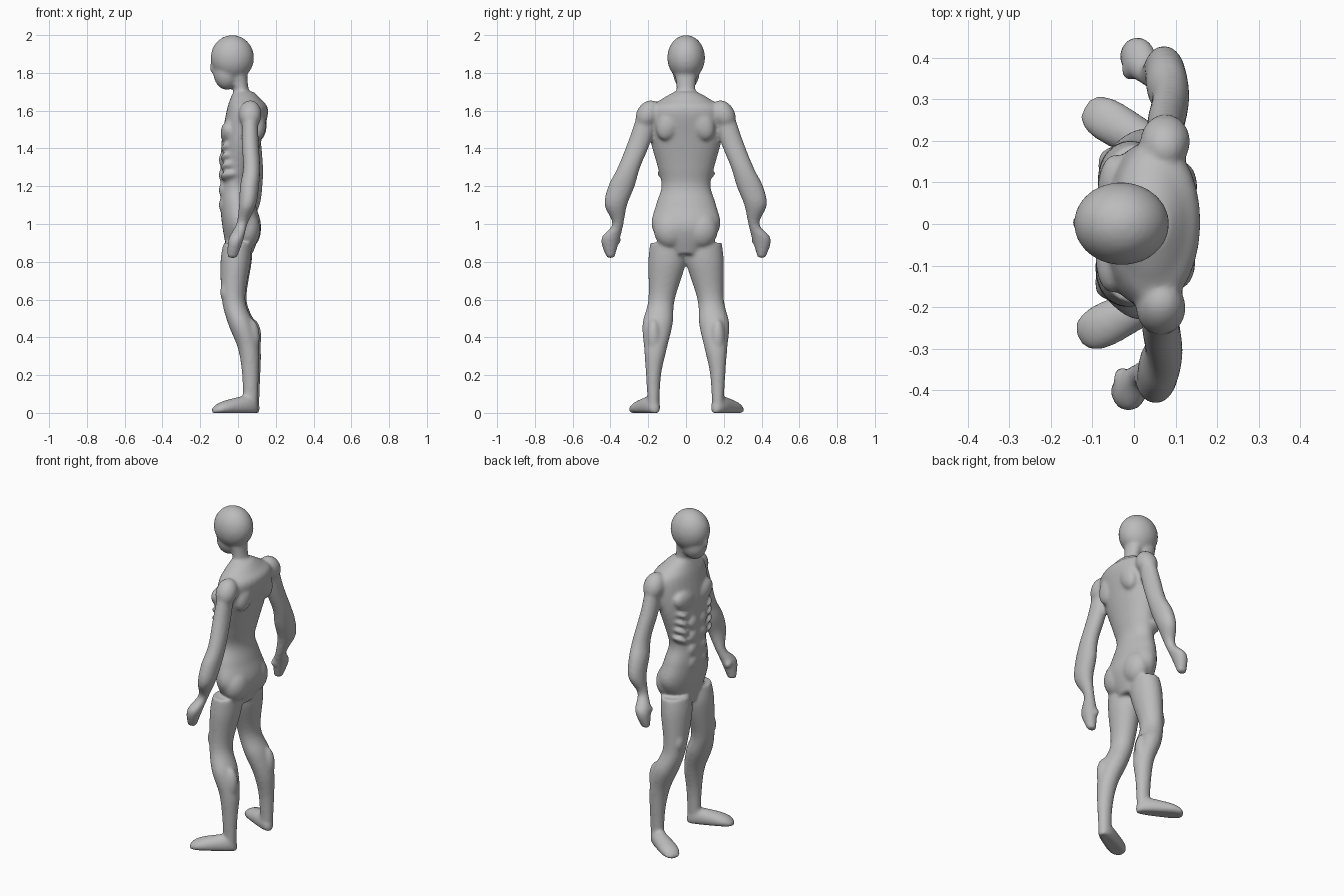
import bpy, bmesh, math
from mathutils import Matrix, Vector

default_cube = bpy.data.objects.get("Cube")
if default_cube:
    bpy.data.objects.remove(default_cube, do_unlink=True)

grey_tone = (0.5, 0.5, 0.5, 1)
skin_material = bpy.data.materials.new("plain_grey")
skin_material.use_nodes = True
skin_material.diffuse_color = grey_tone
shader = skin_material.node_tree.nodes["Principled BSDF"]
shader.inputs["Base Color"].default_value = grey_tone

SEGMENTS, STEPS = 28, 6
ANGLES = [math.tau * index / SEGMENTS for index in range(SEGMENTS)]
figure = bmesh.new()


def spline(before, start, end, after, t):
    """Smooth value between start and end."""
    leave, arrive = (end - before) / 2, (after - start) / 2
    bend = 3 * (end - start) - 2 * leave - arrive
    twist = 2 * (start - end) + leave + arrive
    return start + t * (leave + t * (bend + t * twist))


def smooth_sections(sections):
    padded = [sections[0], *sections, sections[-1]]
    for group in zip(padded, padded[1:], padded[2:], padded[3:]):
        for step in range(STEPS):
            yield [spline(*values, step / STEPS) for values in zip(*group)]
    yield sections[-1]


def bridge(rings):
    """Join successive rings into a closed tube."""
    loops = [[figure.verts.new(point) for point in ring] for ring in rings]
    for lower, upper in zip(loops, loops[1:]):
        for index in range(SEGMENTS):
            previous = index - 1
            figure.faces.new((lower[previous], lower[index], upper[index], upper[previous]))
    figure.faces.new(loops[0])
    figure.faces.new(loops[-1])


def loft(sections, base, share, side=1):
    """Level ellipses (height, x, y, half width); depth follows the width."""
    rings = []
    for height, x, y, width in smooth_sections(sections):
        depth = base + share * width
        rings.append([(x + depth * math.cos(angle), side * (y + width * math.sin(angle)), height)
                      for angle in ANGLES])
    bridge(rings)


def muscle(centre, radii, side=1, tilt=0):
    """Ellipsoid leaning sideways by the tilt in degrees."""
    x, y, z = centre
    placement = (Matrix.Translation((x, side * y, z))
                 @ Matrix.Rotation(side * math.radians(tilt), 4, "X")
                 @ Matrix.Diagonal((*radii, 1)))
    bmesh.ops.create_uvsphere(figure, u_segments=SEGMENTS, v_segments=16, radius=1, matrix=placement)


def foot(side):
    """Flat-soled wedge that widens and lowers towards the toes."""
    heel, toes = Vector((.11, .15, 0)), Vector((-.13, .28, 0))
    direction = (toes - heel).normalized()
    across = Vector((-direction.y, direction.x, 0))
    rings = []
    for step in range(1, 2 * STEPS):
        t = (1 - math.cos(math.pi * step / STEPS / 2)) / 2
        rounding = math.sqrt(1 - (2 * t - 1) ** 4)
        half_width = (.04 + .02 * t) * rounding
        thickness = (.11 - .06 * t) * rounding
        ring = []
        for angle in ANGLES:
            point = heel.lerp(toes, t) + across * half_width * math.cos(angle)
            point.z = thickness * max(0, .4 + .6 * math.sin(angle))
            ring.append((point.x, side * point.y, point.z))
        rings.append(ring)
    bridge(rings)


# Torso, from crotch to collar
loft([(.84, .01, 0, .09), (.98, .02, 0, .18), (1.1, 0, 0, .16), (1.2, -.01, 0, .13), (1.3, 0, 0, .15),
      (1.45, .02, 0, .19), (1.6, .05, 0, .2), (1.66, .04, 0, .13), (1.7, .03, 0, .06)], base=.03, share=.4)

# Neck and head
loft([(1.6, .04, 0, .08), (1.7, .02, 0, .05), (1.8, 0, 0, .06)], base=0, share=.8)
muscle(centre=(-.03, 0, 1.88), radii=(.115, .1, .12))
muscle(centre=(-.06, 0, 1.8), radii=(.07, .07, .09))
muscle(centre=(-.12, 0, 1.83), radii=(.03, .02, .04))

for side in (-1, 1):
    # Leg and foot
    loft([(.9, 0, .1, .09), (.8, -.01, .1, .1), (.6, -.02, .13, .07), (.47, .02, .15, .08),
          (.34, .06, .16, .06), (.2, .07, .17, .04), (.03, .07, .17, .03)], base=.02, share=.6, side=side)
    foot(side)
    # Arm, hand and thumb
    loft([(1.6, .07, .2, .05), (1.45, .07, .24, .06), (1.3, .08, .3, .06), (1.2, .07, .34, .07),
          (1.1, .06, .37, .06), (1, .03, .36, .03), (.92, 0, .4, .05), (.82, -.02, .4, .02)],
         base=.015, share=.5, side=side)
    muscle(centre=(-.02, .37, .92), radii=(.02, .03, .02), side=side, tilt=30)
    # Shoulder, chest and shoulder blade
    muscle(centre=(.07, .2, 1.58), radii=(.06, .06, .08), side=side, tilt=30)
    muscle(centre=(-.05, .08, 1.48), radii=(.04, .09, .06), side=side, tilt=20)
    muscle(centre=(.11, .09, 1.53), radii=(.04, .06, .09), side=side, tilt=20)
    # Buttock, knee and calf
    muscle(centre=(.05, .08, .97), radii=(.07, .09, .1), side=side)
    muscle(centre=(-.07, .14, .64), radii=(.02, .04, .05), side=side)
    muscle(centre=(.07, .17, .4), radii=(.05, .04, .1), side=side)
    # Rows of abdomen and ribs
    for row in range(4):
        muscle(centre=(-.08, .04, 1.1 + .08 * row), radii=(.02, .04, .04), side=side)
        muscle(centre=(-.04, .11, 1.25 + .05 * row), radii=(.05, .05, .02), side=side, tilt=30)

# Turn the stance slightly
bmesh.ops.recalc_face_normals(figure, faces=figure.faces[:])
bmesh.ops.rotate(figure, verts=figure.verts[:], matrix=Matrix.Rotation(math.radians(-1.5), 3, "Z"))
body_mesh = bpy.data.meshes.new("body")
figure.to_mesh(body_mesh)
figure.free()
body_mesh.materials.append(skin_material)
body = bpy.data.objects.new("body", body_mesh)
bpy.context.collection.objects.link(body)

# Fuse the parts into one soft, continuous skin
fuse = body.modifiers.new("fuse", "REMESH")
fuse.mode = "VOXEL"
fuse.voxel_size = .009
fuse.use_smooth_shade = True
soften = body.modifiers.new("soften", "SMOOTH")
soften.factor = .5
soften.iterations = 8
